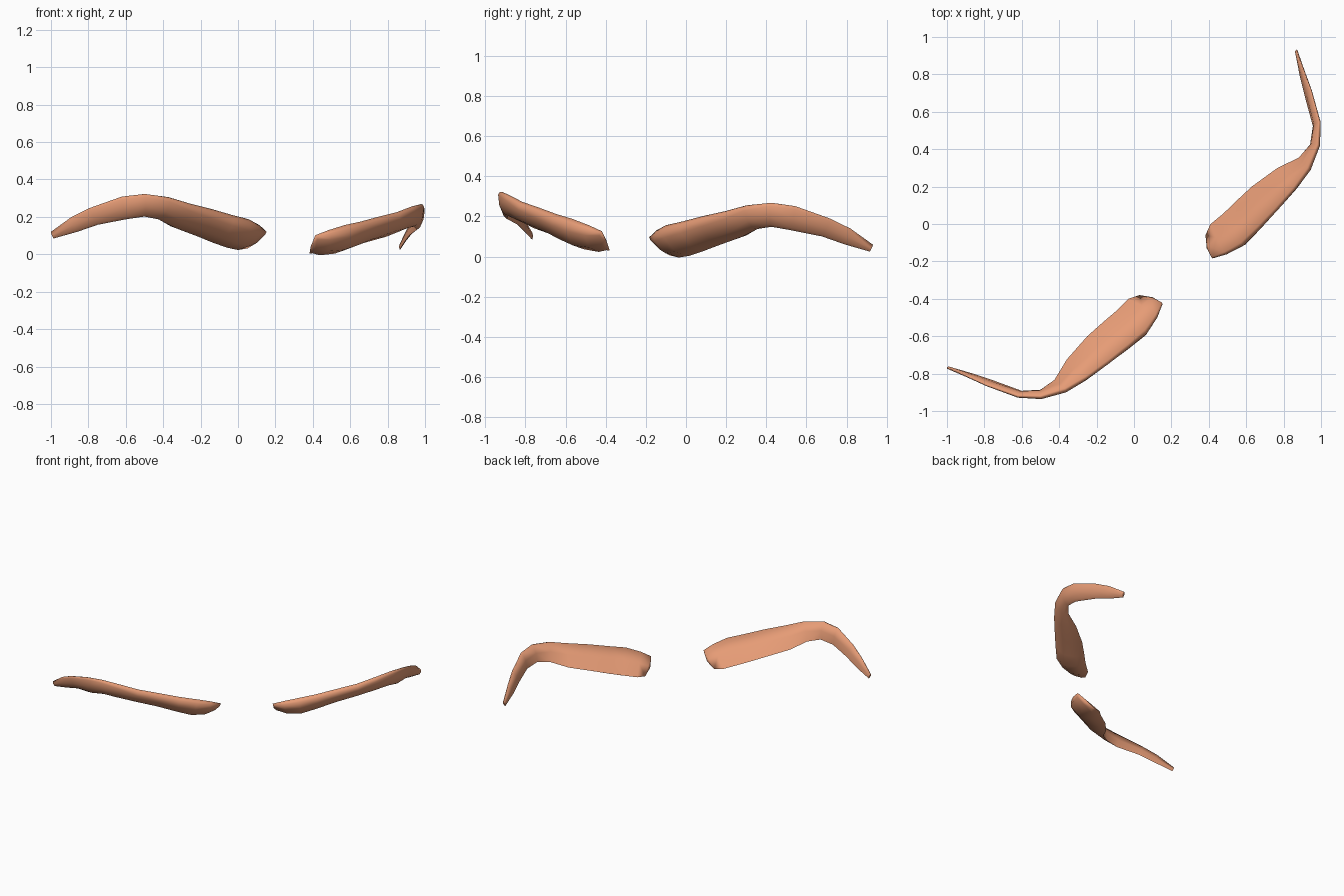
import bpy, bmesh
from mathutils import Vector as V

if "Cube" in bpy.data.objects:
    bpy.data.objects.remove(bpy.data.objects["Cube"])

# Stations from tail to head: upper edge, lower edge, front bulge
STATIONS = [
    ((-1.00, -.766, .120), (-.985, -.766, .085), .010),
    ((-.89, -.813, .200), (-.860, -.800, .120), .013),
    ((-.79, -.856, .250), (-.750, -.837, .158), .018),
    ((-.62, -.915, .310), (-.600, -.892, .187), .022),
    ((-.50, -.918, .325), (-.500, -.886, .202), .030),
    ((-.37, -.880, .308), (-.425, -.833, .187), .042),
    ((-.26, -.818, .275), (-.360, -.725, .150), .058),
    ((-.14, -.732, .245), (-.250, -.600, .115), .070),
    ((-.03, -.645, .213), (-.160, -.520, .082), .080),
    ((.06, -.568, .190), (-.095, -.465, .060), .088),
    ((.118, -.485, .158), (-.030, -.400, .040), .070),
    ((.15, -.420, .128), (.030, -.380, .030), .028),
]
# Cross-section: position across the width, offset as a share of the bulge
SECTION = [(0, 0), (.13, .6), (.5, 1), (.9, .75), (1, .35), (.98, 0), (.5, -.15)]

# Symmetry plane between the two brows
N = V((.74, .673, -.023)).normalized()
C = .004

mat = bpy.data.materials.new("brow_colour")
mat.diffuse_color = (.79, .33, .18, 1)
mat.use_nodes = True
mat.node_tree.nodes["Principled BSDF"].inputs["Base Color"].default_value = mat.diffuse_color


def mirror(p):
    # The right brow sits slightly lower at its head
    q = p - 2 * (p.dot(N) - C) * N
    q.z -= .014 - .012 * q.y
    return q


def brow(name, place):
    bm = bmesh.new()
    tops = [V(s[0]) for s in STATIONS]
    lows = [V(s[1]) for s in STATIONS]
    mids = [(a + b) / 2 for a, b in zip(tops, lows)]
    rings = []
    for i, (top, low) in enumerate(zip(tops, lows)):
        along = mids[min(i + 1, len(mids) - 1)] - mids[max(i - 1, 0)]
        n = along.cross(top - low).normalized()
        h = STATIONS[i][2]
        # The thin tail has a rounder back
        back = 3 if i < 5 else 1
        rings.append([bm.verts.new(place(low.lerp(top, f) + n * h * (k * back if k < 0 else k)))
                      for f, k in SECTION])
    m = len(SECTION)
    for a, b in zip(rings, rings[1:]):
        for j in range(m):
            k = (j + 1) % m
            bm.faces.new((a[j], a[k], b[k], b[j]))
    # Close the tail, and round off the head slightly
    bm.faces.new(rings[0])
    tip = bm.verts.new(place(V((.10, -.392, .066))))
    for j in range(m):
        bm.faces.new((rings[-1][j], rings[-1][(j + 1) % m], tip))
    bmesh.ops.recalc_face_normals(bm, faces=bm.faces)
    me = bpy.data.meshes.new(name)
    bm.to_mesh(me)
    bm.free()
    me.materials.append(mat)
    ob = bpy.data.objects.new(name, me)
    bpy.context.collection.objects.link(ob)
    bpy.ops.object.select_all(action='DESELECT')
    ob.select_set(True)
    bpy.context.view_layer.objects.active = ob
    bpy.ops.object.shade_smooth_by_angle(angle=1.5)


# The pair of brows
brow("left_eyebrow", lambda p: p)
brow("right_eyebrow", mirror)
